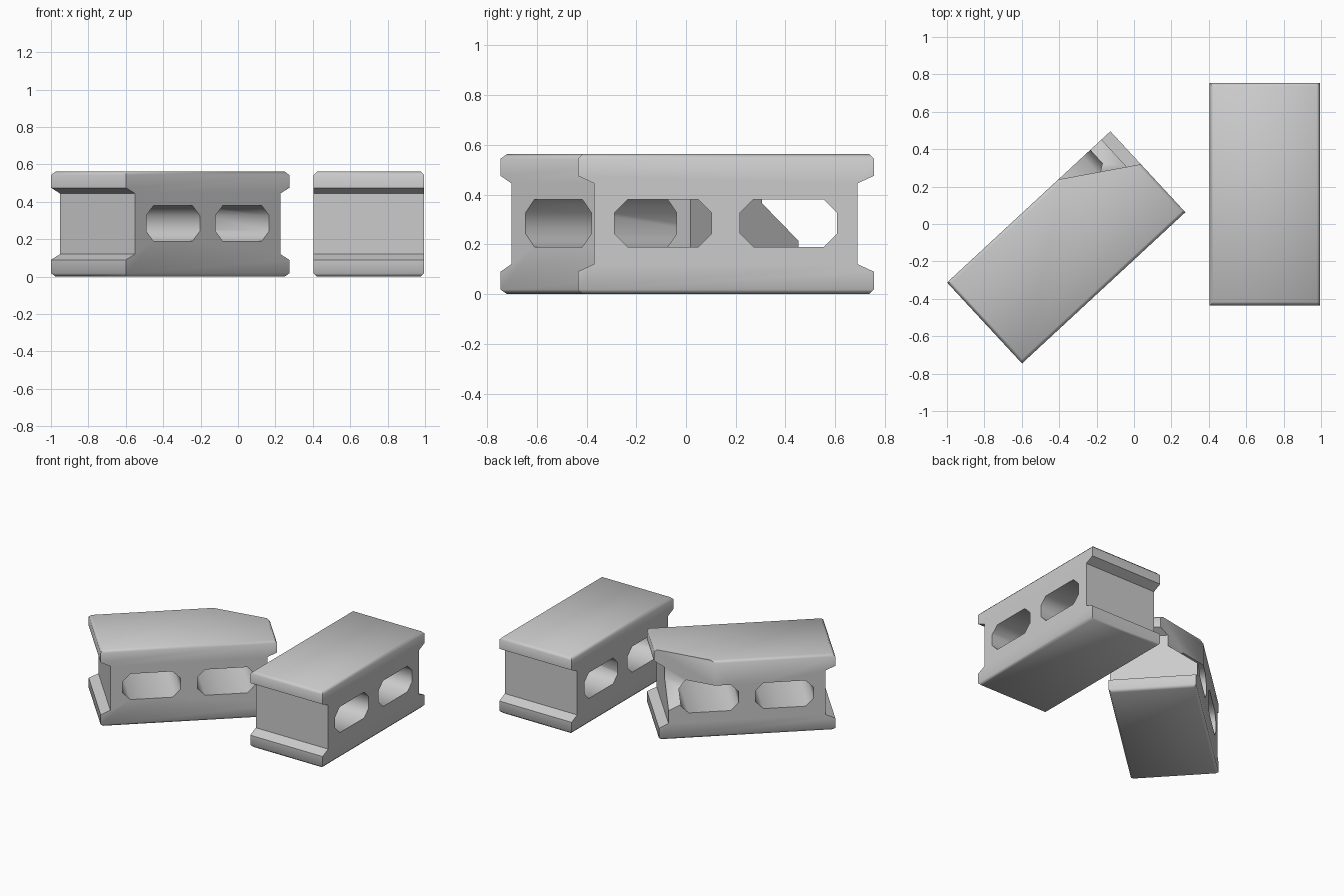
import bpy, bmesh
from math import radians, atan2
from mathutils import Vector, Matrix

if "Cube" in bpy.data.objects:
    bpy.data.objects.remove(bpy.data.objects["Cube"])

W, L, H = 0.59, 1.19, 0.562   # block width, length, height


def prism(name, section, origin, u, v, depth):
    """Extrude a 2D section (axes u, v) both ways along u x v."""
    u, v, o = Vector(u), Vector(v), Vector(origin)
    n = u.cross(v).normalized()
    bm = bmesh.new()
    base = [bm.verts.new(o + u * a + v * b - n * depth / 2) for a, b in section]
    face = bm.faces.new(base)
    ext = bmesh.ops.extrude_face_region(bm, geom=[face])
    moved = [e for e in ext["geom"] if isinstance(e, bmesh.types.BMVert)]
    bmesh.ops.translate(bm, verts=moved, vec=n * depth)
    bmesh.ops.recalc_face_normals(bm, faces=bm.faces)
    me = bpy.data.meshes.new(name)
    bm.to_mesh(me)
    bm.free()
    ob = bpy.data.objects.new(name, me)
    bpy.context.collection.objects.link(ob)
    return ob


def cut(ob, cutter):
    cutter.hide_render = True
    bpy.context.view_layer.objects.active = ob
    mod = ob.modifiers.new("cut", 'BOOLEAN')
    mod.operation, mod.solver, mod.object = 'DIFFERENCE', 'EXACT', cutter
    bpy.ops.object.modifier_apply(modifier=mod.name)
    bpy.data.objects.remove(cutter)


def block(name, location, angle):
    # I-shaped side profile with recessed ends
    e, w = L / 2, L / 2 - 0.065
    half = [(e, 0), (e, 0.09), (w, 0.12), (w, 0.445), (e, 0.475), (e, H)]
    prof = half + [(-y, z) for y, z in reversed(half)]
    ob = prism(name, prof, (0, 0, 0), (0, 1, 0), (0, 0, 1), W)
    # Worn edges around the top and bottom
    bm = bmesh.new()
    bm.from_mesh(ob.data)
    rim = [d for d in bm.edges
           if all(abs(p.co.z) < 1e-4 for p in d.verts)
           or all(abs(p.co.z - H) < 1e-4 for p in d.verts)]
    bmesh.ops.bevel(bm, geom=rim, offset=0.018, segments=1, affect='EDGES')
    bm.to_mesh(ob.data)
    bm.free()
    # Two octagonal through holes
    a, b, c = 0.195, 0.095, 0.053
    octagon = [(a, -b + c), (a, b - c), (a - c, b), (c - a, b),
               (-a, b - c), (-a, c - b), (c - a, -b), (a - c, -b)]
    for side in (-1, 1):
        cut(ob, prism("hole_cutter", octagon, (0, side * 0.2525, 0.285),
                      (0, 1, 0), (0, 0, 1), 1.0))
    ob.data.transform(Matrix.Translation(location) @ Matrix.Rotation(angle, 4, 'Z'))
    ob.data.update()
    return ob


def smooth(ob):
    bpy.ops.object.select_all(action='DESELECT')
    ob.select_set(True)
    bpy.context.view_layer.objects.active = ob
    bpy.ops.object.shade_smooth_by_angle(angle=radians(50))


whole = block("whole_block", (0.70, 0.16, 0), 0)
broken = block("broken_block", (-0.3625, -0.125, 0), atan2(0.81, 0.875) - radians(90))

# Broken-off corner: steep fracture through the top, sloped one through the end wall
fracture = [(0, 0.8), (0, 0.365), (0.168, 0.215), (0.35, 0.05), (0.35, 0.8)]
cut(broken, prism("fracture_cutter", fracture, (-0.19, 0.2775, 0),
                  (-0.182, 0.983, 0), (0, 0, 1), 1.2))

smooth(whole)
smooth(broken)
